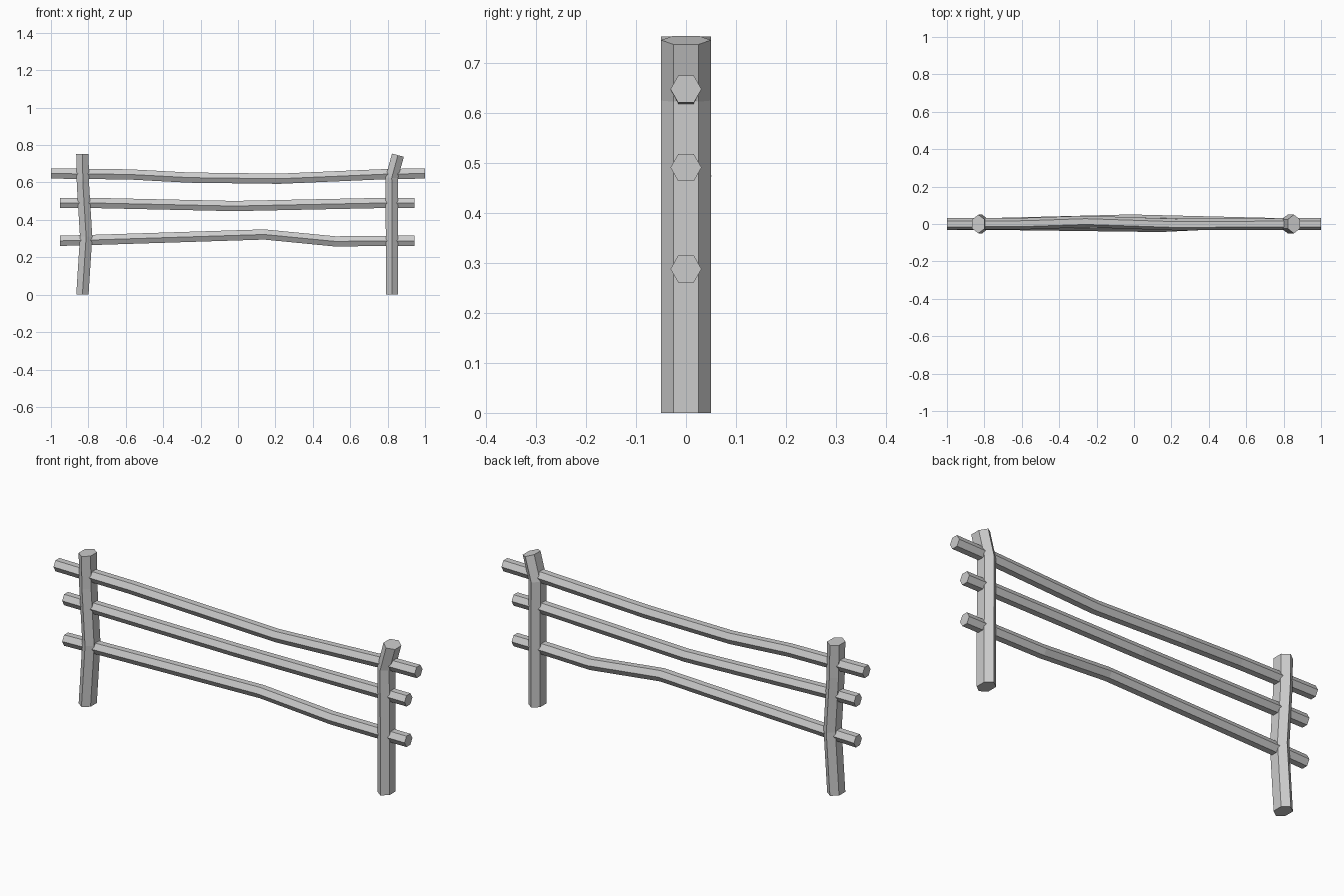
import bpy, bmesh, math
from mathutils import Vector

if "Cube" in bpy.data.objects:
    bpy.data.objects.remove(bpy.data.objects["Cube"])


def hex_beam(name, path, across, r_across, r_depth):
    """Sweep a six-sided section along a path; its points face +-y.
    across: section axis at right angles to the beam (z for rails, x for posts)."""
    pts = [Vector(p) for p in path]
    y_axis = Vector((0, 1, 0))
    bm = bmesh.new()
    rings = []
    for i, p in enumerate(pts):
        t = (pts[min(i + 1, len(pts) - 1)] - pts[max(i - 1, 0)]).normalized()
        side = Vector(across)
        side = (side - t * side.dot(t)).normalized()
        ring = []
        for k in range(6):
            a = math.radians(60 * k)
            off = y_axis * (r_depth * math.cos(a)) + side * (r_across * math.sin(a))
            ring.append(bm.verts.new(p + off))
        rings.append(ring)
    for a, b in zip(rings, rings[1:]):
        for k in range(6):
            n = (k + 1) % 6
            bm.faces.new((a[k], a[n], b[n], b[k]))
    bm.faces.new(rings[0])
    bm.faces.new(rings[-1])
    bmesh.ops.recalc_face_normals(bm, faces=bm.faces)
    mesh = bpy.data.meshes.new(name)
    bm.to_mesh(mesh)
    bm.free()
    obj = bpy.data.objects.new(name, mesh)
    bpy.context.collection.objects.link(obj)
    return obj


# Crooked posts, listed from the ground up
posts = {
    "left_post": [(-0.832, 0, 0), (-0.812, 0, 0.31), (-0.829, 0, 0.59), (-0.832, 0, 0.753)],
    "right_post": [(0.823, 0, 0), (0.823, 0, 0.3), (0.822, 0, 0.625), (0.855, 0, 0.746)],
}
for name, path in posts.items():
    post = hex_beam(name, path, (1, 0, 0), 0.038, 0.05)
    # Keep the feet flat on the ground
    for v in post.data.vertices[:6]:
        v.co.z = 0

# Wavy rails, listed from left to right
rails = {
    "top_rail": [(-1, 0, 0.648), (-0.58, 0.002, 0.643), (-0.26, 0.013, 0.626),
                 (0.22, -0.003, 0.62), (0.8, 0, 0.645), (1, 0, 0.648)],
    "middle_rail": [(-0.952, 0, 0.491), (-0.8, 0, 0.491), (-0.02, 0.02, 0.474),
                    (0.8, 0, 0.491), (0.944, 0, 0.491)],
    "bottom_rail": [(-0.952, 0, 0.288), (-0.8, 0, 0.292), (0.14, -0.012, 0.322),
                    (0.52, 0.006, 0.285), (0.8, 0, 0.288), (0.944, 0, 0.288)],
}
for name, path in rails.items():
    rail = hex_beam(name, path, (0, 0, 1), 0.0315, 0.031)
    # Square-cut the rail ends
    for v in rail.data.vertices[:6]:
        v.co.x = path[0][0]
    for v in rail.data.vertices[-6:]:
        v.co.x = path[-1][0]
